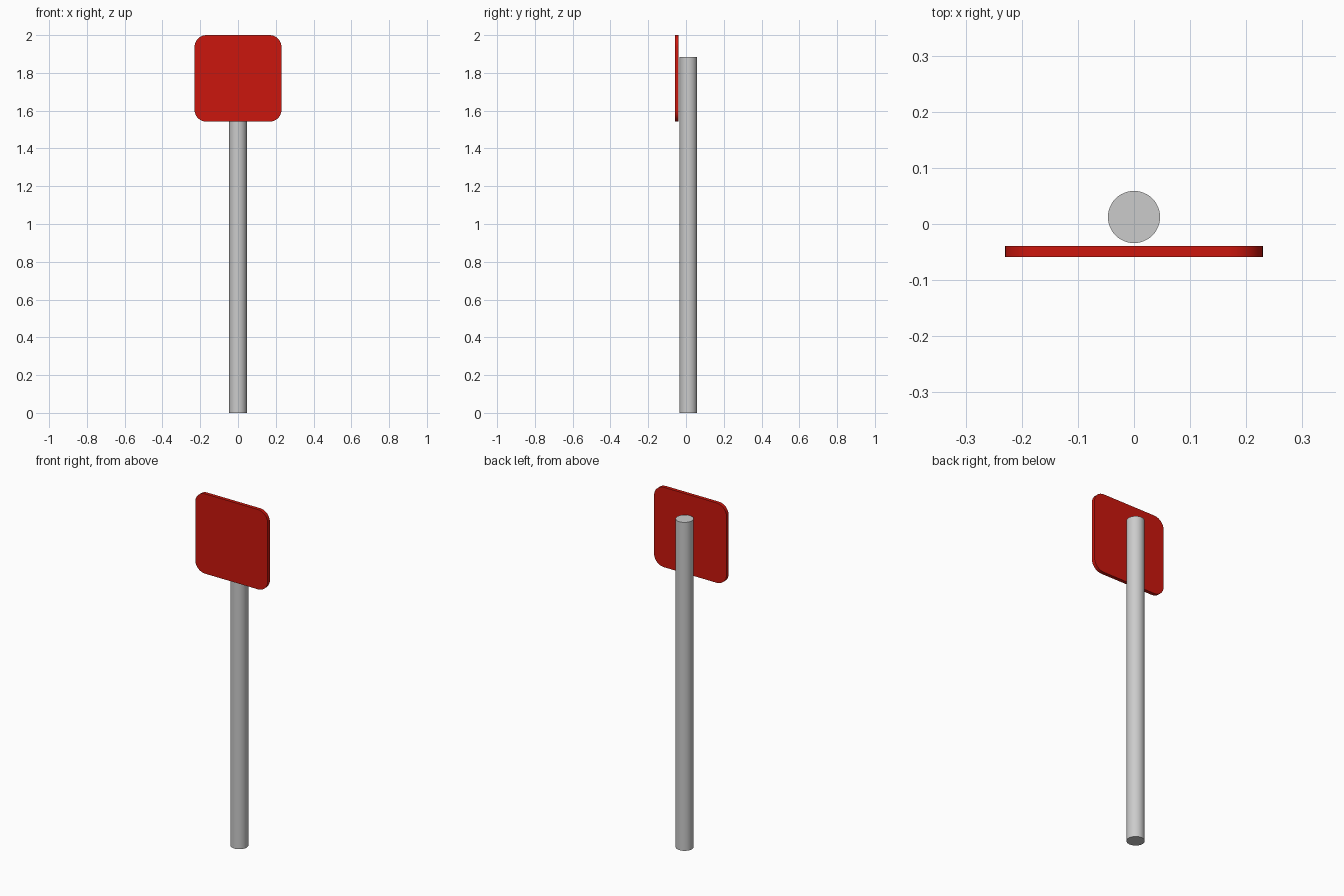
import bpy, bmesh

if "Cube" in bpy.data.objects:
    bpy.data.objects.remove(bpy.data.objects["Cube"])

# Round pole
bpy.ops.mesh.primitive_cylinder_add(vertices=48, radius=0.0465, depth=1.885,
                                    location=(0, 0.0125, 0.9425))
pole = bpy.context.object
pole.name = "pole"
bpy.ops.object.shade_smooth_by_angle()

# Sign plate: thin box with rounded corners
W, T, H, R = 0.46, 0.02, 0.458, 0.062
bm = bmesh.new()
bmesh.ops.create_cube(bm, size=1)
bmesh.ops.scale(bm, vec=(W, T, H), verts=bm.verts)
corners = [e for e in bm.edges
           if abs(e.verts[0].co.y - e.verts[1].co.y) > T / 2]
bmesh.ops.bevel(bm, geom=corners, offset=R, segments=8, profile=0.5,
                affect='EDGES')
mesh = bpy.data.meshes.new("sign_plate")
bm.to_mesh(mesh)
bm.free()
plate = bpy.data.objects.new("sign_plate", mesh)
plate.location = (0, -0.049, 2 - H / 2)
bpy.context.collection.objects.link(plate)

# Red paint
red = bpy.data.materials.new("red_paint")
red.diffuse_color = (0.6, 0.008, 0.004, 1)
red.use_nodes = True
red.node_tree.nodes["Principled BSDF"].inputs["Base Color"].default_value = red.diffuse_color
mesh.materials.append(red)

bpy.ops.object.select_all(action='DESELECT')
plate.select_set(True)
bpy.context.view_layer.objects.active = plate
bpy.ops.object.shade_smooth_by_angle()
